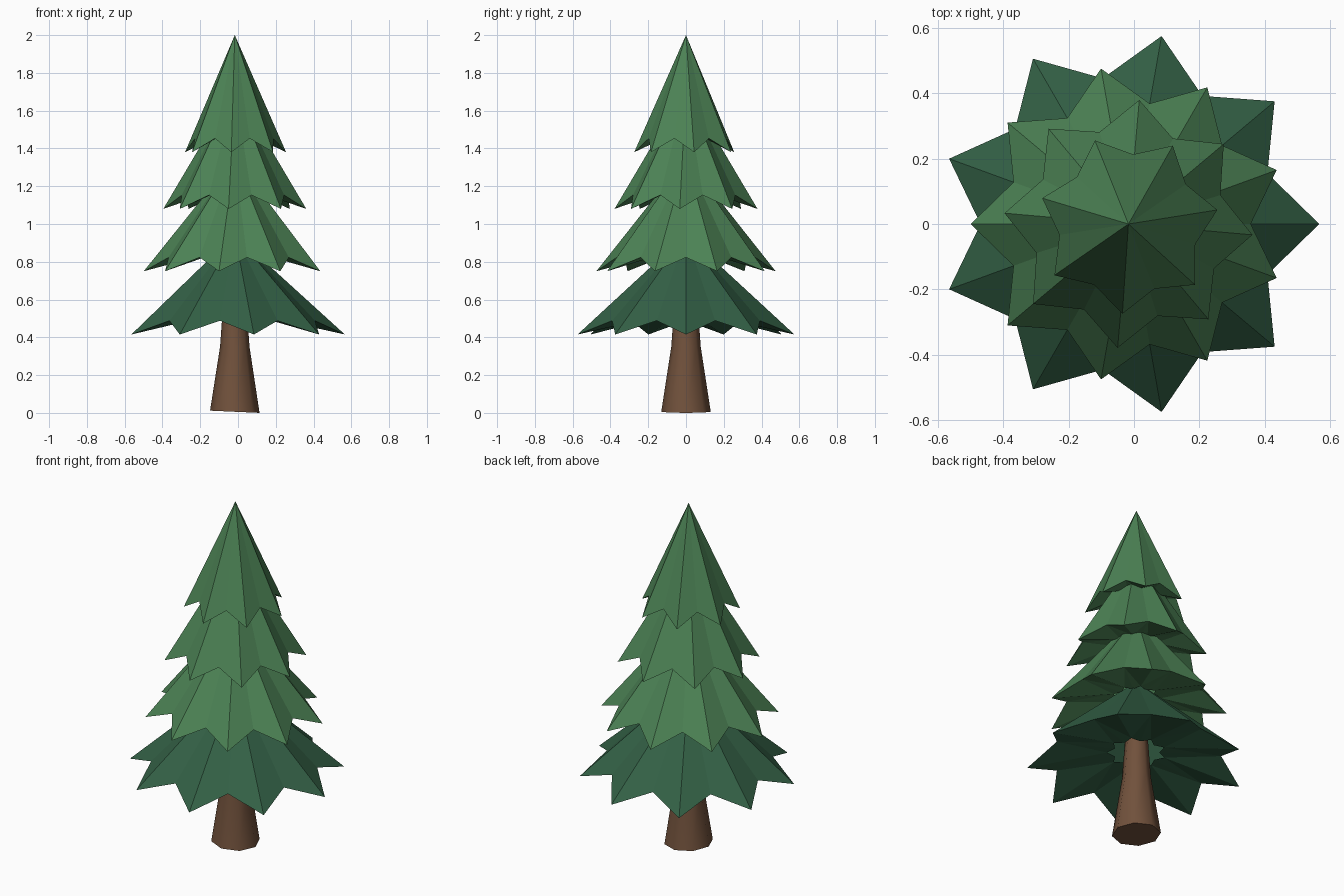
import bpy, bmesh
from math import sin, cos, radians, pi

cube = bpy.data.objects.get("Cube")
if cube:
    bpy.data.objects.remove(cube, do_unlink=True)

AXIS_X = -0.017  # the trunk axis sits slightly off centre


def material(name, rgb):
    mat = bpy.data.materials.new(name)
    mat.use_nodes = True
    colour = (*rgb, 1)
    mat.diffuse_color = colour
    bsdf = next(n for n in mat.node_tree.nodes if n.type == 'BSDF_PRINCIPLED')
    bsdf.inputs["Base Color"].default_value = colour
    bsdf.inputs["Roughness"].default_value = 0.9
    return mat


dark_green = material("dark green", (0.033, 0.117, 0.060))
green = material("leaf green", (0.072, 0.223, 0.090))
brown = material("bark brown", (0.165, 0.083, 0.045))


def make_object(name, bm, mat):
    mesh = bpy.data.meshes.new(name)
    bm.to_mesh(mesh)
    bm.free()
    mesh.materials.append(mat)
    obj = bpy.data.objects.new(name, mesh)
    bpy.context.collection.objects.link(obj)
    obj.location.x = AXIS_X
    return obj


def ring(bm, count, start, radius, height):
    """Ring of vertices; radius and height are functions of the index."""
    verts = []
    for i in range(count):
        a = start + 2 * pi * i / count
        verts.append(bm.verts.new((radius(i) * cos(a), radius(i) * sin(a), height(i))))
    return verts


def bridge(bm, lower, upper):
    n = len(lower)
    for i in range(n):
        j = (i + 1) % n
        bm.faces.new((lower[i], lower[j], upper[j], upper[i]))


def branch_tier(name, points, turn, radius, tip_z, apex_z, mat):
    """Star-edged cone with a shallow underside open around the trunk."""
    bm = bmesh.new()
    n, start = points * 2, radians(turn)
    star = lambda i: 0.775 if i % 2 else 1.0
    rim = ring(bm, n, start, lambda i: radius * star(i),
               lambda i: tip_z + (0.073 if i % 2 else 0))
    hole = ring(bm, n, start, lambda i: 0.27 * radius * star(i),
                lambda i: tip_z + 0.095)
    apex = bm.verts.new((0, 0, apex_z))
    for i in range(n):
        bm.faces.new((rim[i], rim[(i + 1) % n], apex))
    bridge(bm, hole, rim)
    bmesh.ops.triangulate(bm, faces=[f for f in bm.faces if len(f.verts) > 3])
    return make_object(name, bm, mat)


# Four tiers of branches, from the ground up
branch_tier("bottom_branches", 9, 0, 0.583, 0.415, 0.945, dark_green)
branch_tier("lower_branches", 9, 20, 0.482, 0.75, 1.35, green)
branch_tier("upper_branches", 8, -5, 0.38, 1.08, 1.72, green)
branch_tier("top_branches", 7, 9, 0.275, 1.38, 2.0, green)

# Flared eight-sided trunk with a slightly slanted foot
bm = bmesh.new()
SIDES = 8
profile = [(0.131, 0.0), (0.078, 0.35), (0.066, 0.52), (0.05, 0.75)]
rings = [ring(bm, SIDES, 0, lambda i: r, lambda i: z) for r, z in profile]
for v in rings[0]:
    v.co.z = 0.006 - 0.045 * v.co.x
for lower, upper in zip(rings, rings[1:]):
    bridge(bm, lower, upper)
bm.faces.new(reversed(rings[0]))
bm.faces.new(rings[-1])
trunk = make_object("trunk", bm, brown)
bpy.ops.object.select_all(action='DESELECT')
trunk.select_set(True)
bpy.context.view_layer.objects.active = trunk
bpy.ops.object.shade_smooth_by_angle(angle=radians(50))
